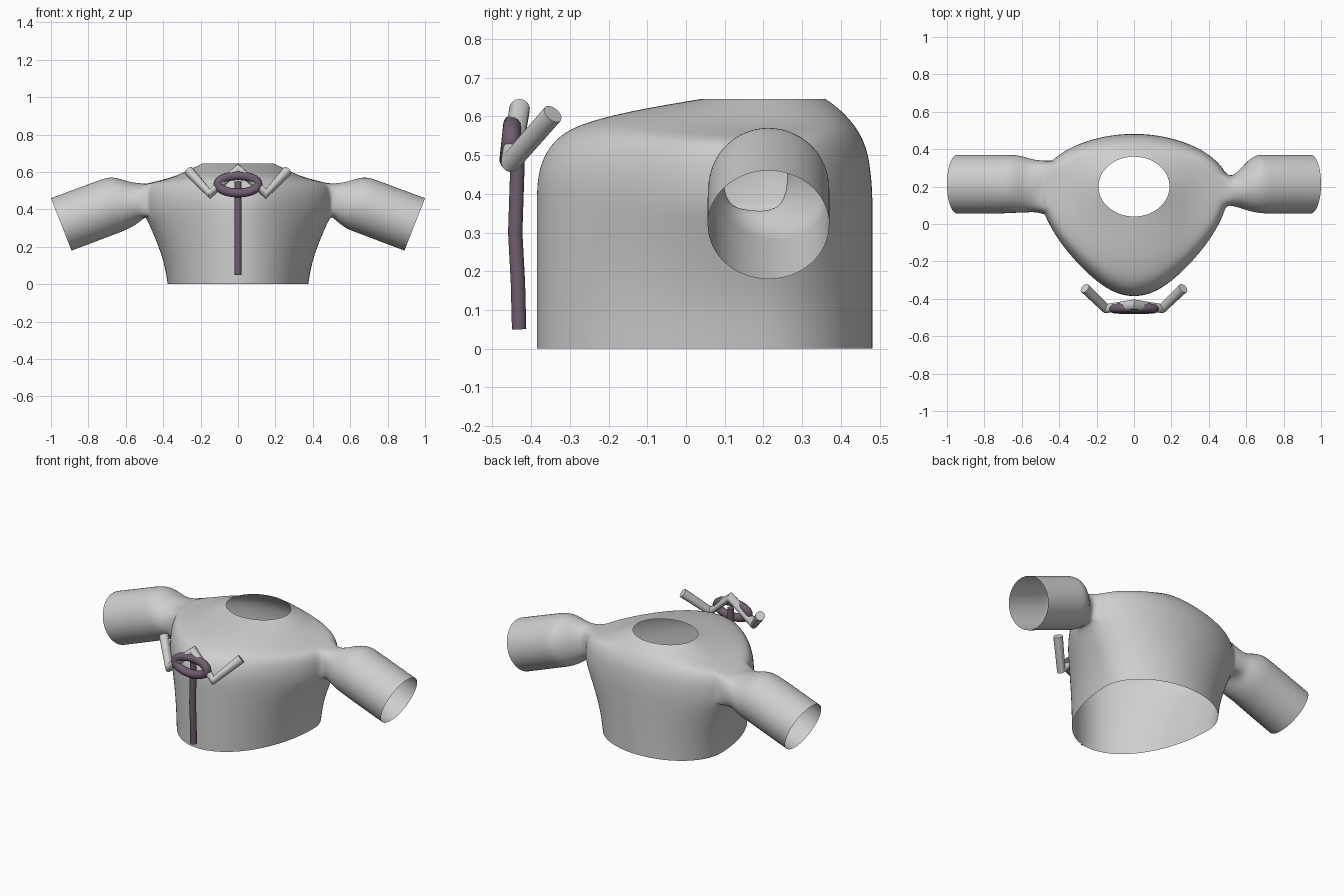
import bpy, bmesh, math

if "Cube" in bpy.data.objects:
    bpy.data.objects.remove(bpy.data.objects["Cube"])


def material(name, rgb):
    m = bpy.data.materials.new(name)
    m.diffuse_color = (*rgb, 1)
    m.use_nodes = True
    m.node_tree.nodes["Principled BSDF"].inputs["Base Color"].default_value = m.diffuse_color
    return m


GREY = material("light_grey", (0.62, 0.62, 0.62))
PURPLE = material("dusky_purple", (0.16, 0.11, 0.16))

# Garment shell: each ring has front (y, z), side (x, z) and back (y, z)
RINGS = [
    (-.386, 0, .376, 0, .482, 0),
    (-.386, .12, .395, .12, .482, .12),
    (-.386, .24, .44, .24, .482, .24),
    (-.386, .32, .475, .32, .482, .32),
    (-.386, .40, .497, .36, .482, .40),
    (-.382, .46, .508, .42, .477, .46),
    (-.357, .52, .508, .485, .467, .52),
    (-.312, .562, .49, .537, .442, .569),
    (-.25, .587, .43, .552, .416, .599),
    (-.15, .612, .34, .575, .396, .619),
    (-.05, .63, .265, .61, .376, .634),
    (.04, .645, .19, .645, .36, .645),
]
# Sleeve sections: top (x, z), bottom (x, z), y min, y max
SLEEVE_END = [
    (.69, .573, .63, .278, .06, .37),
    (.74, .557, .66, .267, .056, .37),
    (.87, .508, .77, .225, .056, .37),
    (1.0, .46, .89, .18, .056, .37),
]
SLEEVES = {
    1: [(.535, .54, .51, .355, .095, .255), (.585, .547, .55, .318, .085, .29),
        (.64, .567, .59, .293, .07, .345)] + SLEEVE_END,
    -1: [(.535, .54, .525, .335, .06, .345), (.585, .547, .56, .31, .06, .357),
         (.64, .567, .60, .29, .06, .367)] + SLEEVE_END,
}
ARM_COLUMNS = {1: list(range(-2, 4)), -1: [36 - k for k in range(-3, 7)]}
N, CY = 72, 0.2
LOW, HIGH = 4, 7          # rings bounding the armholes

bm = bmesh.new()
grid = []
for fy, fz, sx, sz, by, bz in RINGS:
    row = []
    base = min(sx, .376)
    for j in range(N):
        a = 2 * math.pi * j / N
        c, s = math.cos(a), math.sin(a)
        ey, ez = (by, bz) if s > 0 else (fy, fz)
        # the shoulder flare fades quickly towards the chest
        flare = c if s > 0 else c * abs(c) ** 3
        row.append(bm.verts.new((base * c + (sx - base) * flare,
                                 CY + abs(ey - CY) * s, ez + (sz - ez) * c * c)))
    grid.append(row)

# Only the right armhole opens into the body; the left sleeve butts on its wall
open_cols = {c % N for c in ARM_COLUMNS[1][:-1]}
for i in range(len(grid) - 1):
    for j in range(N):
        if not (LOW <= i < HIGH and j in open_cols):
            k = (j + 1) % N
            bm.faces.new((grid[i][j], grid[i][k], grid[i + 1][k], grid[i + 1][j]))

# Sleeves grow from the armhole borders
for side in (1, -1):
    cols = [c % N for c in ARM_COLUMNS[side]]
    loop = [grid[LOW][c] for c in cols] + [grid[i][cols[-1]] for i in range(LOW + 1, HIGH)]
    loop += [grid[HIGH][c] for c in reversed(cols)]
    loop += [grid[i][cols[0]] for i in range(HIGH - 1, LOW, -1)]
    n = len(loop)
    ys, zs = [v.co.y for v in loop], [v.co.z for v in loop]
    my, mz = (min(ys) + max(ys)) / 2, (min(zs) + max(zs)) / 2
    hy, hz = (max(ys) - min(ys)) / 2, (max(zs) - min(zs)) / 2
    angles = [math.atan2((v.co.z - mz) / hz, (v.co.y - my) / hy) for v in loop]
    for k in range(1, n):
        while angles[k] < angles[k - 1]:
            angles[k] += 2 * math.pi
    start = sum(angles[k] - 2 * math.pi * k / n for k in range(n)) / n
    grow = 1 / (2 / 3 + math.cos(2 * math.pi / n) / 3)   # offsets subdivision shrinkage
    prev = loop
    for r, (tx, tz, bx, bz, y0, y1) in enumerate(SLEEVES[side]):
        even = min(1, (r + 1) / 3)
        ring = []
        for k in range(n):
            a = angles[k] * (1 - even) + (start + 2 * math.pi * k / n) * even
            t = (grow * math.sin(a) + 1) / 2
            ring.append(bm.verts.new((side * (bx + (tx - bx) * t),
                                      (y0 + y1) / 2 + grow * (y1 - y0) / 2 * math.cos(a),
                                      bz + (tz - bz) * t)))
        for k in range(n):
            m = (k + 1) % n
            quad = (prev[k], prev[m], ring[m], ring[k])
            bm.faces.new(quad if side == 1 else quad[::-1])
        prev = ring

# remove unused points inside the open armhole
bmesh.ops.delete(bm, geom=[v for v in bm.verts if not v.link_faces], context='VERTS')
for f in bm.faces:
    f.smooth = True
mesh = bpy.data.meshes.new("garment_shell")
bm.to_mesh(mesh)
bm.free()
shell = bpy.data.objects.new("garment_shell", mesh)
bpy.context.collection.objects.link(shell)
mesh.materials.append(GREY)
sub = shell.modifiers.new("smooth_surface", 'SUBSURF')
sub.levels = sub.render_levels = 2


def tube(name, points, radius, mat, closed=False):
    cu = bpy.data.curves.new(name, 'CURVE')
    cu.dimensions = '3D'
    cu.bevel_depth, cu.bevel_resolution, cu.use_fill_caps = radius, 5, True
    sp = cu.splines.new('POLY')
    sp.points.add(len(points) - 1)
    for p, co in zip(sp.points, points):
        p.co = (*co, 1)
    sp.use_cyclic_u = closed
    ob = bpy.data.objects.new(name, cu)
    bpy.context.collection.objects.link(ob)
    cu.materials.append(mat)
    bpy.ops.object.select_all(action='DESELECT')
    ob.select_set(True)
    bpy.context.view_layer.objects.active = ob
    bpy.ops.object.convert(target='MESH')
    bpy.ops.object.shade_smooth_by_angle(angle=math.radians(40))


# Bent handle bar in front of the chest
half = [(.263, -.344, .606), (.15, -.452, .483), (0, -.430, .618)]
tube("handle_bar", half + [(-x, y, z) for x, y, z in half[1::-1]], .027, GREY)

# Oval ring and hanging rod
tube("oval_ring", [(.107 * math.cos(a), -.453 + .005 * math.sin(a), .534 + .046 * math.sin(a))
                   for a in (2 * math.pi * k / 40 for k in range(40))], .024, PURPLE, True)
tube("hanging_rod", [(0, -.431, .05), (0, -.434, .17), (0, -.441, .3), (0, -.437, .42), (0, -.433, .55)],
     .019, PURPLE)
